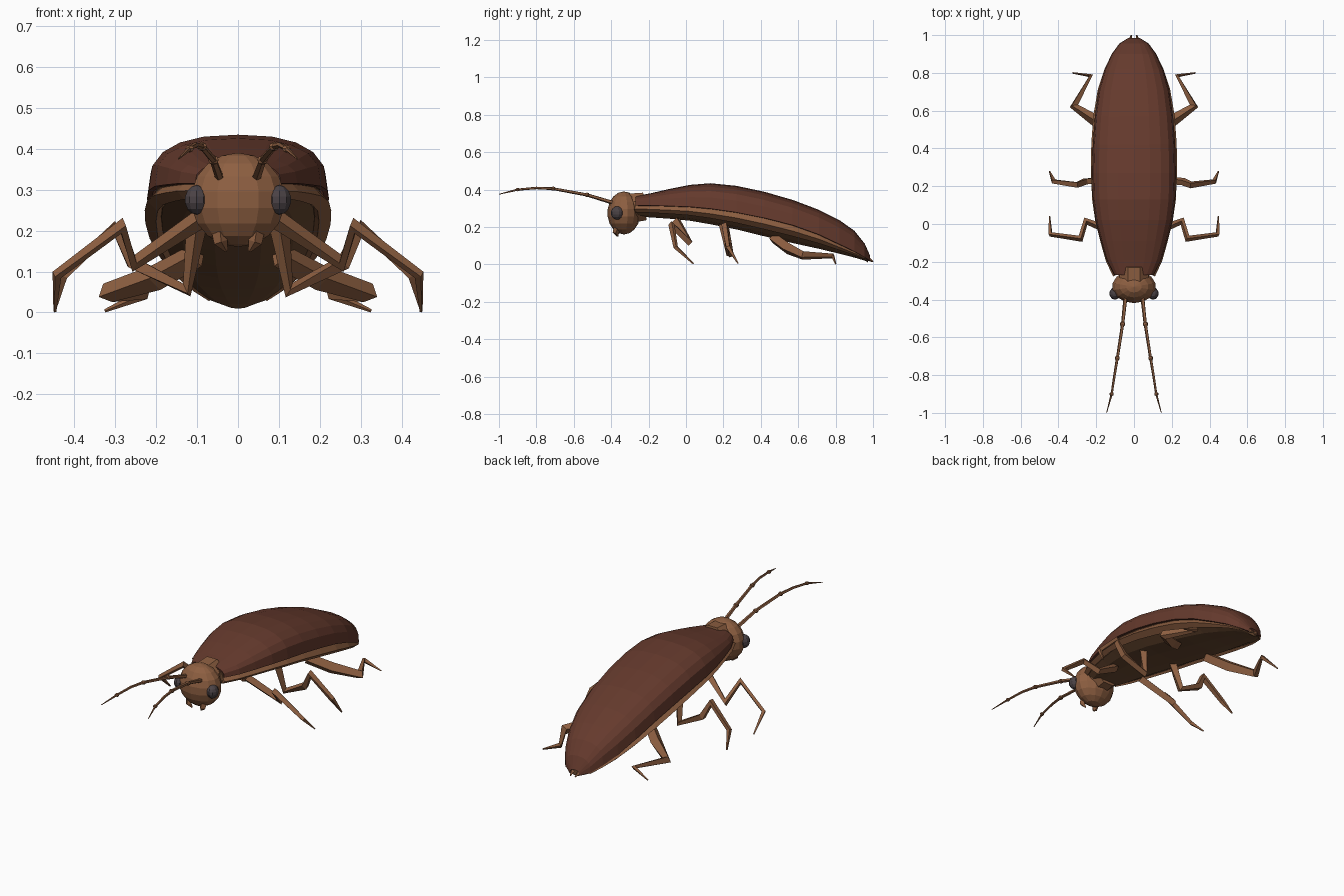
import bpy, bmesh, math
from mathutils import Vector, Matrix

if "Cube" in bpy.data.objects:
    bpy.data.objects.remove(bpy.data.objects["Cube"])


def material(name, rgb):
    m = bpy.data.materials.new(name)
    m.diffuse_color = (*rgb, 1)
    m.use_nodes = True
    m.node_tree.nodes["Principled BSDF"].inputs["Base Color"].default_value = m.diffuse_color
    return m


SHELL = material("dark_brown", (0.13, 0.042, 0.026))
BODY = material("light_brown", (0.27, 0.115, 0.053))
UNDER = material("under_brown", (0.16, 0.075, 0.034))
EYE = material("eye_grey", (0.07, 0.055, 0.06))


def finish(name, bm, mat):
    bmesh.ops.recalc_face_normals(bm, faces=bm.faces)
    me = bpy.data.meshes.new(name)
    bm.to_mesh(me)
    bm.free()
    me.materials.append(mat)
    ob = bpy.data.objects.new(name, me)
    bpy.context.collection.objects.link(ob)
    return ob


def loft(bm, rings, closed=True, caps=True):
    vs = [[bm.verts.new(p) for p in r] for r in rings]
    n = len(vs[0])
    for a, b in zip(vs, vs[1:]):
        for i in range(n if closed else n - 1):
            j = (i + 1) % n
            bm.faces.new((a[i], a[j], b[j], b[i]))
    if caps:
        bm.faces.new(vs[0])
        bm.faces.new(vs[-1])


def tube(name, pts, radii, mat, sides=4):
    """Tapered limb with mitred joints along a path."""
    pts = [Vector(p) for p in pts]
    rings = []
    for i, p in enumerate(pts):
        d0 = (p - pts[i - 1]).normalized() if i else None
        d1 = (pts[i + 1] - p).normalized() if i < len(pts) - 1 else None
        if i == 0:
            u = d1.orthogonal().normalized()
            d = d1
        else:
            d = ((d0 + d1) if d1 else d0).normalized()
            u = (u - d * u.dot(d)).normalized()
        v = d.cross(u)
        rings.append([p + (u * math.cos(t) + v * math.sin(t)) * radii[i]
                      for t in (2 * math.pi * (k + .5) / sides for k in range(sides))])
    bm = bmesh.new()
    loft(bm, rings)
    return finish(name, bm, mat)


def ball(name, loc, size, mat, seg=12, rings=8, rot=None):
    bm = bmesh.new()
    bmesh.ops.create_uvsphere(bm, u_segments=seg, v_segments=rings, radius=1)
    m = Matrix.Translation(loc) @ (rot or Matrix()) @ Matrix.Diagonal((*size, 1))
    bmesh.ops.transform(bm, matrix=m, verts=bm.verts)
    return finish(name, bm, mat)


# Body stations: y, half width, shell top z, shell edge z, belly bottom z
STATIONS = [
    (-0.27, 0.105, 0.365, 0.315, 0.255),
    (-0.19, 0.145, 0.380, 0.315, 0.250),
    (-0.09, 0.175, 0.403, 0.312, 0.243),
    (0.02, 0.203, 0.425, 0.308, 0.232),
    (0.13, 0.218, 0.434, 0.298, 0.213),
    (0.27, 0.222, 0.420, 0.278, 0.185),
    (0.42, 0.218, 0.388, 0.248, 0.148),
    (0.57, 0.207, 0.345, 0.210, 0.112),
    (0.71, 0.187, 0.292, 0.160, 0.082),
    (0.82, 0.155, 0.237, 0.108, 0.056),
    (0.90, 0.118, 0.180, 0.070, 0.036),
    (0.955, 0.078, 0.112, 0.038, 0.020),
    (0.985, 0.030, 0.045, 0.020, 0.010),
]


def power(v, e):
    return math.copysign(abs(v) ** e, v)


# Wing shell
rings = []
for y, w, zt, ze, zb in STATIONS:
    rings.append([(w * power(math.sin(t), .82), y, ze + (zt - ze) * max(math.cos(t), 0) ** .7)
                  for t in (math.pi * (k / 10 - .5) for k in range(11))])
bm = bmesh.new()
loft(bm, rings, closed=False, caps=False)
shell = finish("wing_shell", bm, SHELL)
# make sure the surface faces outwards before thickening
if sum(p.normal.z for p in shell.data.polygons) < 0:
    shell.data.flip_normals()
solid = shell.modifiers.new("thickness", "SOLIDIFY")
solid.thickness = 0.012
solid.offset = -1

# Belly: fills the shell and hangs below its edge
rings = []
for y, w, zt, ze, zb in STATIONS:
    ring = []
    for k in range(14):
        t = 2 * math.pi * k / 14
        s, c = math.sin(t), math.cos(t)
        h = (zt - ze) * .8 if s > 0 else ze - zb
        ring.append((w * .92 * power(c, .85), min(y, .965 + (y - .955) * .3), ze + h * power(s, .85)))
    rings.append(ring)
bm = bmesh.new()
loft(bm, rings)
finish("belly", bm, UNDER)

# Side strips along the belly
for s, side in ((-1, "left"), (1, "right")):
    tube(side + "_belly_edge",
         [(s * w * .9, y, ze - (ze - zb) * .3) for y, w, zt, ze, zb in STATIONS[:-1]],
         [(ze - zb) * .3 for y, w, zt, ze, zb in STATIONS[:-1]], BODY)

# Head and neck
ball("head", (0, -0.332, 0.275), (0.118, 0.088, 0.115), BODY, 14, 9)
tube("neck", [(0, -0.30, 0.30), (0, -0.22, 0.31)], [0.085, 0.08], BODY, 8)

LEGS = {
    "front_leg": ([(.09, -.05, .23), (.255, .015, .12), (.283, -.078, .212),
                   (.442, -.055, .092), (.447, .04, .003)], [.024, .021, .019, .013, .004]),
    "middle_leg": ([(.10, .20, .22), (.125, .235, .055), (.258, .225, .122),
                    (.302, .207, .208), (.425, .225, .092), (.447, .278, .006)],
                   [.026, .02, .021, .02, .014, .004]),
    "hind_leg": ([(.10, .47, .14), (.20, .545, .085), (.318, .625, .048),
                  (.228, .785, .045), (.325, .80, .004)], [.03, .032, .025, .014, .004]),
}
ANTENNA = [(.045, -.39, .33), (.06, -.53, .372), (.088, -.71, .405),
           (.103, -.80, .409), (.118, -.90, .40), (.145, -1.0, .375)]

for s, side in ((-1, "left"), (1, "right")):
    flip = lambda pts: [(s * x, y, z) for x, y, z in pts]
    # Eyes
    ball(side + "_eye", (s * .101, -.368, .275), (.03, .034, .036), EYE, 10, 7)
    # Mandibles and cheek feelers
    tube(side + "_mandible", flip([(.045, -.365, .20), (.042, -.375, .172), (.028, -.365, .15)]),
         [.02, .017, .004], BODY)
    # Antennae with knots at the joints
    tube(side + "_antenna", flip(ANTENNA), [.011, .009, .008, .007, .006, .002], BODY, 5)
    for i, r in ((1, .015), (2, .014), (4, .012)):
        ball(f"{side}_antenna_knot_{i}", flip(ANTENNA)[i], (r, r, r * .8), BODY, 6, 4)
    # Legs
    for name, (pts, radii) in LEGS.items():
        tube(f"{side}_{name}", flip(pts), radii, BODY)
    # Tail prongs
    tube(side + "_tail_prong", flip([(.012, .94, .04), (.02, .975, .03), (.014, 1.0, .014)]),
         [.012, .011, .003], BODY)
